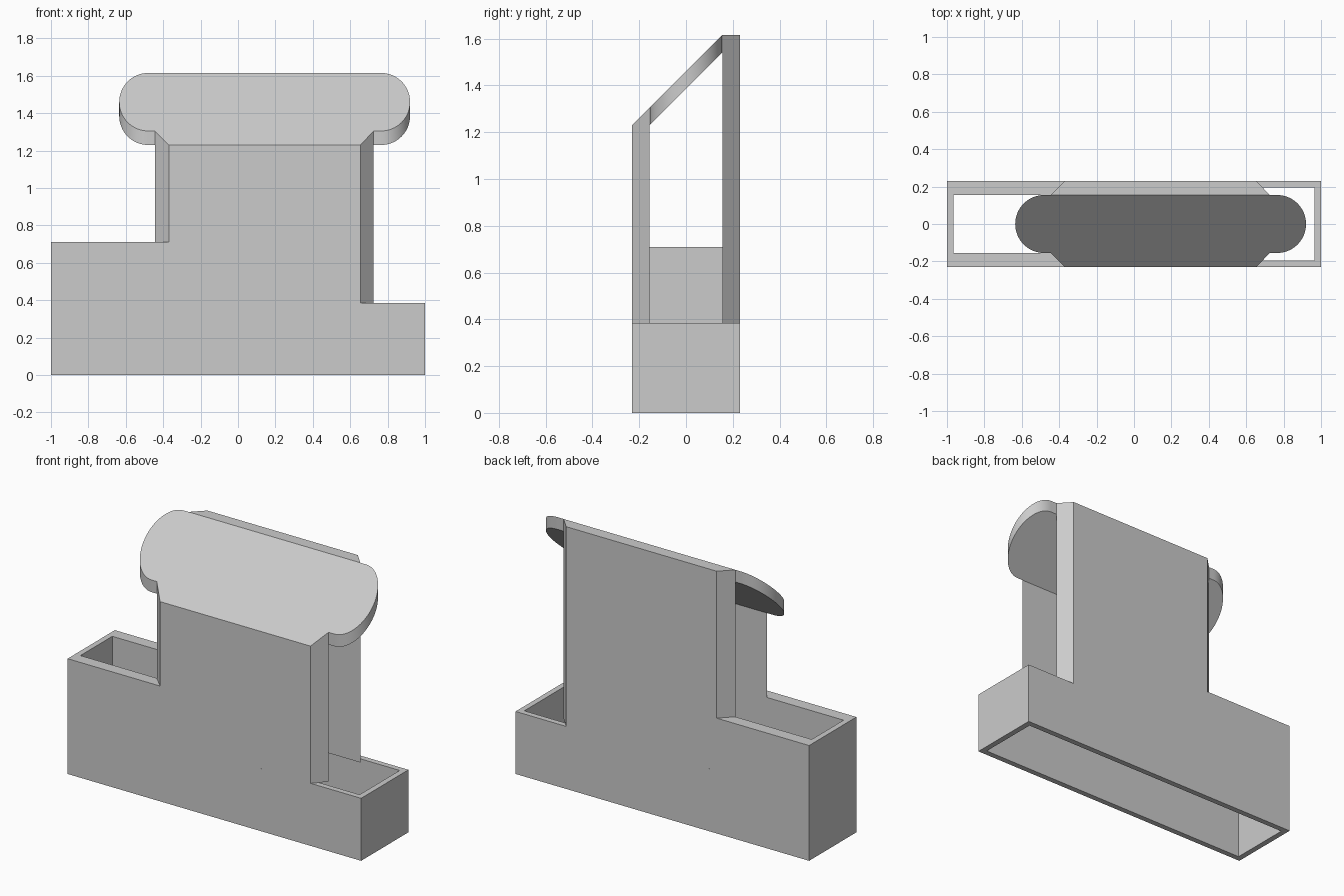
import bpy
import bmesh
from math import sin, cos, pi, radians

cube = bpy.data.objects.get("Cube")
if cube:
    bpy.data.objects.remove(cube, do_unlink=True)

grey = bpy.data.materials.new("plain grey")
grey.use_nodes = True
colour = (0.6, 0.6, 0.6, 1)
grey.diffuse_color = colour
grey.node_tree.nodes["Principled BSDF"].inputs["Base Color"].default_value = colour

# Shared dimensions
END, DEPTH = 1.0, 0.23          # half length and half depth of the base
THIN, INNER = 0.035, 0.155      # base wall thickness, inner face of thick walls
STEP, SHOULDER, TOP = 0.385, 0.71, 1.615
OUT_L, OUT_R = -0.37, 0.655     # outer panel edges
IN_L, IN_R = -0.445, 0.725      # inner panel edges after the chamfer


def prism(name, outline, bottom, top, capped=True):
    """Extrude a counter-clockwise plan; bottom and top give z from y."""
    bm = bmesh.new()
    low = [bm.verts.new((x, y, bottom(y))) for x, y in outline]
    high = [bm.verts.new((x, y, top(y))) for x, y in outline]
    n = len(outline)
    for i in range(n):
        j = (i + 1) % n
        bm.faces.new((low[i], low[j], high[j], high[i]))
    if capped:
        bm.faces.new(low[::-1])
        bm.faces.new(high)
    mesh = bpy.data.meshes.new(name)
    bm.to_mesh(mesh)
    bm.free()
    mesh.materials.append(grey)
    obj = bpy.data.objects.new(name, mesh)
    bpy.context.collection.objects.link(obj)
    return obj


def level(z):
    return lambda y: z


def slope(z):
    return lambda y: y + z


# Open rectangular base with thin walls
base = prism("base_walls", [(-END, -DEPTH), (END, -DEPTH), (END, DEPTH), (-END, DEPTH)],
             level(0), level(STEP), capped=False)
shell = base.modifiers.new("wall thickness", 'SOLIDIFY')
shell.thickness = THIN
shell.offset = -1
shell.use_even_offset = True

# Raised U-shaped shoulder with thicker side walls
inside = -END + THIN
prism("raised_shoulder",
      [(-END, -DEPTH), (OUT_L, -DEPTH), (IN_L, -INNER), (inside, -INNER),
       (inside, INNER), (IN_L, INNER), (OUT_L, DEPTH), (-END, DEPTH)],
      level(STEP), level(SHOULDER))

# Tall panels with chamfered upright edges
roof = TOP - INNER
prism("front_panel", [(OUT_L, -DEPTH), (OUT_R, -DEPTH), (IN_R, -INNER), (IN_L, -INNER)],
      level(STEP), slope(roof))
prism("back_panel", [(IN_L, INNER), (IN_R, INNER), (OUT_R, DEPTH), (OUT_L, DEPTH)],
      level(STEP), level(TOP))

# Sloping lid with rounded ends
arc = [pi * i / 32 - pi / 2 for i in range(33)]
plan = [(0.765 + INNER * cos(a), INNER * sin(a)) for a in arc]
plan += [(-0.48 - INNER * cos(a), -INNER * sin(a)) for a in arc]
lid = prism("sloping_lid", plan, slope(roof - 0.075), slope(roof))
bpy.ops.object.select_all(action='DESELECT')
lid.select_set(True)
bpy.context.view_layer.objects.active = lid
bpy.ops.object.shade_smooth_by_angle(angle=radians(30))
